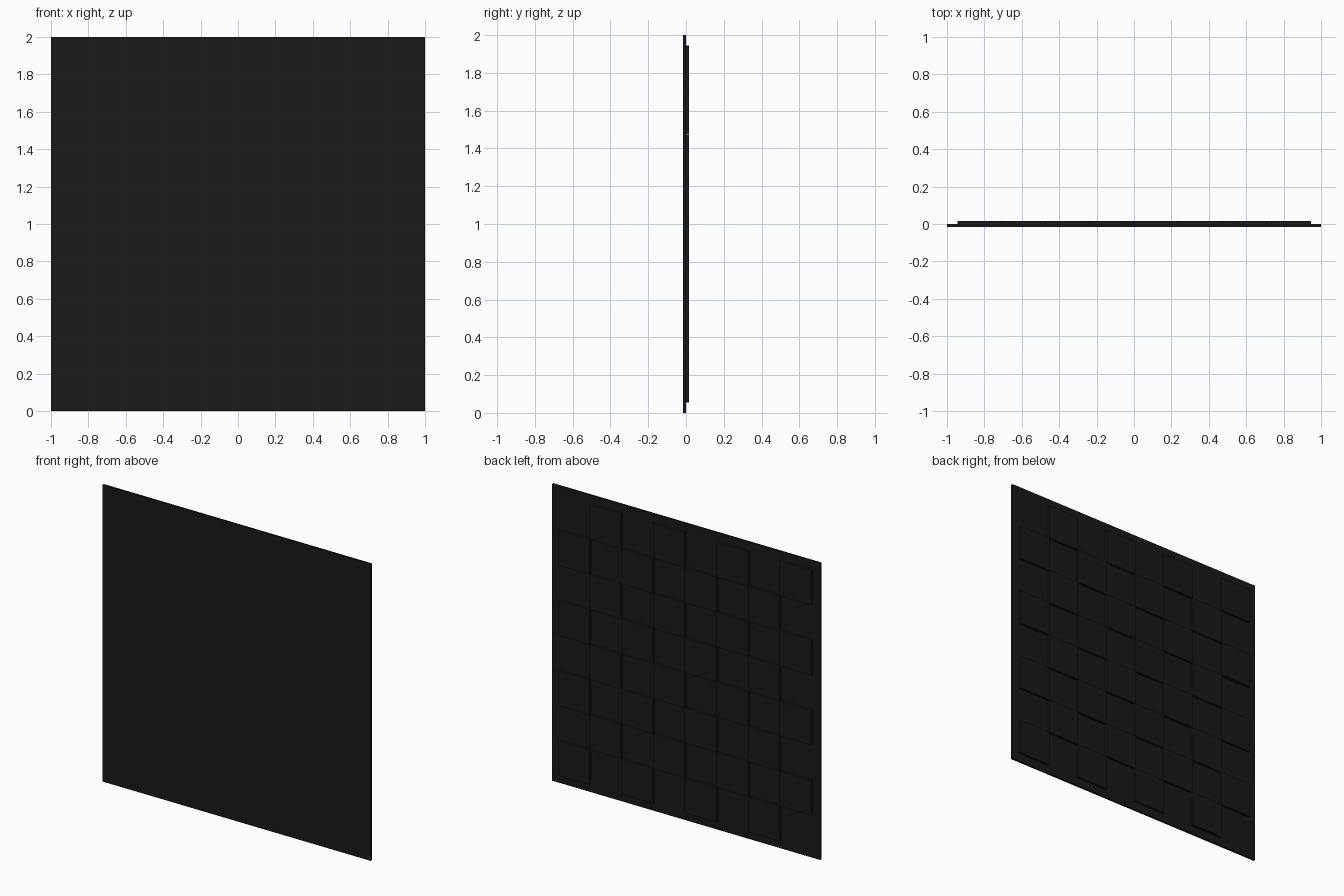
import bpy, bmesh
from mathutils import Matrix, Vector

if "Cube" in bpy.data.objects:
    bpy.data.objects.remove(bpy.data.objects["Cube"])

dark = bpy.data.materials.new("dark")
dark.diffuse_color = (0.01, 0.01, 0.01, 1)
dark.use_nodes = True
dark.node_tree.nodes["Principled BSDF"].inputs["Base Color"].default_value = dark.diffuse_color


def add_box(bm, lo, hi):
    lo, hi = Vector(lo), Vector(hi)
    size = Matrix.Diagonal((*(hi - lo), 1))
    bmesh.ops.create_cube(bm, size=1, matrix=Matrix.Translation((lo + hi) / 2) @ size)


def finish(bm, name):
    mesh = bpy.data.meshes.new(name)
    bm.to_mesh(mesh)
    bm.free()
    mesh.materials.append(dark)
    bpy.context.collection.objects.link(bpy.data.objects.new(name, mesh))


FRONT, FACE, TOP = -0.015, -0.001, 0.015   # y of board front, board back, raised tops
MARGIN, N = 0.055, 8
CELL = (2 - 2 * MARGIN) / N

# Thin square board
bm = bmesh.new()
add_box(bm, (-1, FRONT, 0), (1, FACE, 2))
finish(bm, "board")

# Raised checker squares on the back
bm = bmesh.new()
for row in range(N):
    for col in range(N):
        if (row + col) % 2 == 1:
            x, z = -1 + MARGIN + col * CELL, MARGIN + row * CELL
            add_box(bm, (x, FACE, z), (x + CELL, TOP, z + CELL))
finish(bm, "raised_squares")
